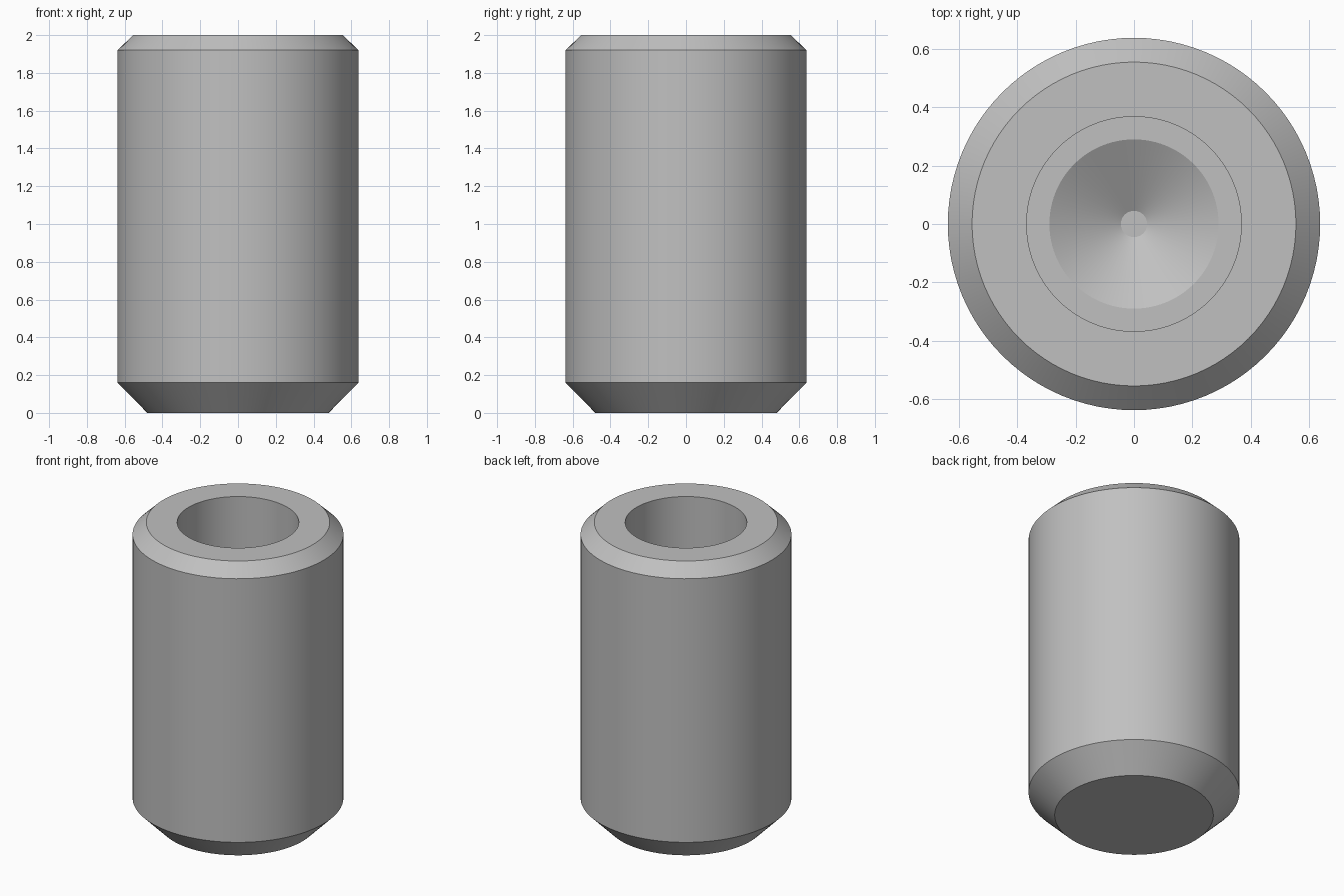
import bpy
import bmesh
import math

cube = bpy.data.objects.get("Cube")
if cube:
    bpy.data.objects.remove(cube, do_unlink=True)

SEGMENTS = 96

steel = bpy.data.materials.new("steel_grey")
steel.use_nodes = True
colour = (0.53, 0.53, 0.53, 1)
steel.diffuse_color = colour
steel.node_tree.nodes["Principled BSDF"].inputs["Base Color"].default_value = colour


def lathe(name, profile, material):
    """Spin a (radius, height) profile about z and close both ends with discs."""
    bm = bmesh.new()
    rings = []
    for radius, height in profile:
        ring = []
        for i in range(SEGMENTS):
            a = math.tau * i / SEGMENTS
            ring.append(bm.verts.new((radius * math.cos(a), radius * math.sin(a), height)))
        rings.append(ring)
    for low, high in zip(rings, rings[1:]):
        for i in range(SEGMENTS):
            j = (i + 1) % SEGMENTS
            bm.faces.new((low[i], low[j], high[j], high[i]))
    bm.faces.new(rings[0][::-1])
    bm.faces.new(rings[-1])
    bmesh.ops.recalc_face_normals(bm, faces=bm.faces)
    mesh = bpy.data.meshes.new(name)
    bm.to_mesh(mesh)
    bm.free()
    mesh.materials.append(material)
    obj = bpy.data.objects.new(name, mesh)
    bpy.context.collection.objects.link(obj)
    return obj


# Pin body: chamfered ends outside, then a blind bore with a drilled tip
profile = [
    (0.48, 0), (0.638, 0.16), (0.638, 1.92), (0.555, 2),   # outside
    (0.368, 2), (0.368, 0.9),                              # bore wall
    (0.29, 0.9), (0.045, 0.76),                            # ledge and drill tip
]
pin = lathe("bored_pin", profile, steel)

bpy.ops.object.select_all(action="DESELECT")
pin.select_set(True)
bpy.context.view_layer.objects.active = pin
bpy.ops.object.shade_smooth_by_angle(angle=math.radians(25))
